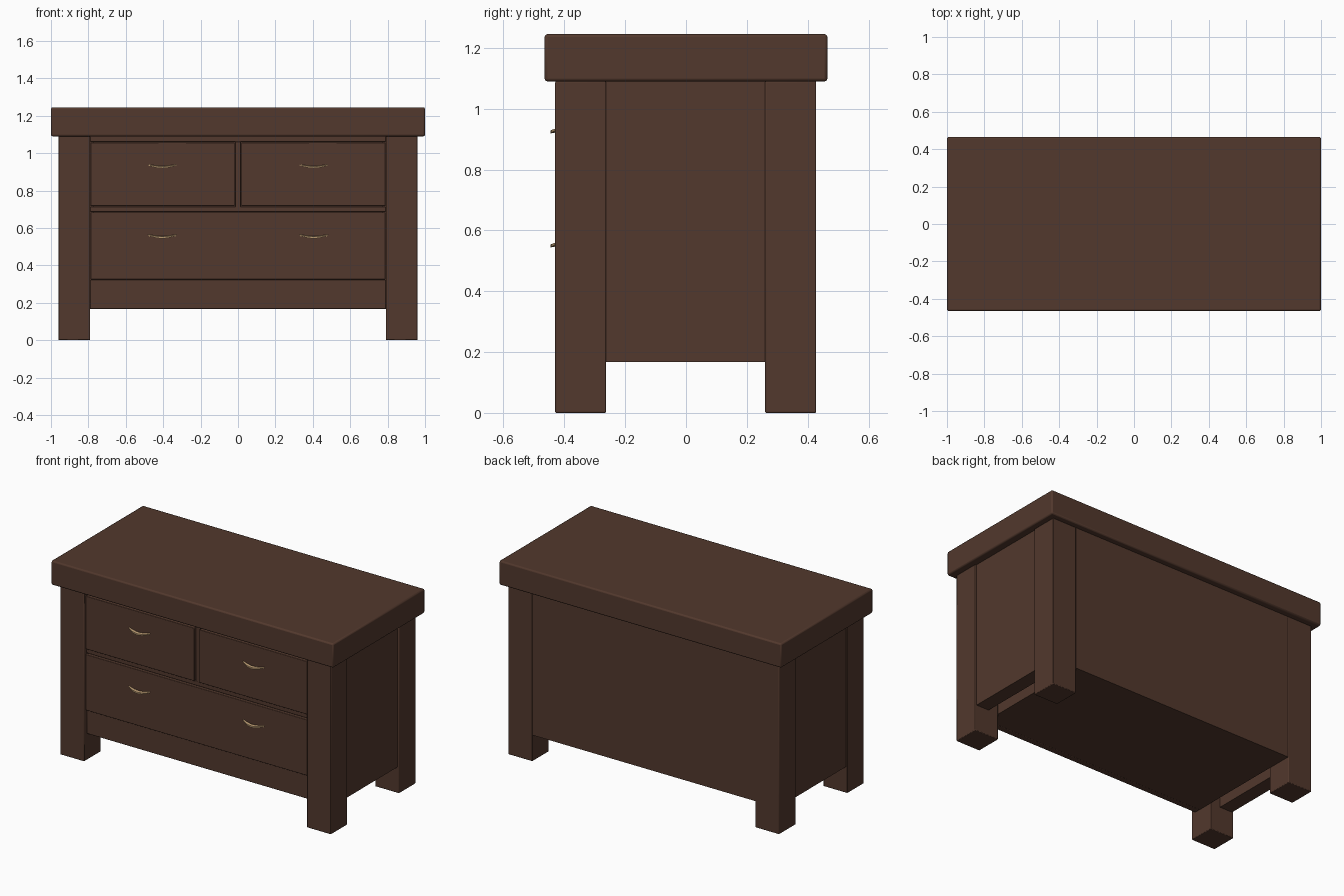
import bpy, bmesh, math

if "Cube" in bpy.data.objects:
    bpy.data.objects.remove(bpy.data.objects["Cube"])

def material(name, color):
    m = bpy.data.materials.new(name)
    m.diffuse_color = color
    m.use_nodes = True
    m.node_tree.nodes["Principled BSDF"].inputs["Base Color"].default_value = m.diffuse_color
    return m

wood = material("dark_wood", (0.085, 0.04, 0.026, 1))
brass = material("aged_brass", (0.5, 0.33, 0.17, 1))

def board(name, x, y, z, bevel=0.003):
    """Bevelled box from (min, max) ranges."""
    bm = bmesh.new()
    bmesh.ops.create_cube(bm, size=1)
    for v in bm.verts:
        for i, (lo, hi) in enumerate((x, y, z)):
            v.co[i] = lo if v.co[i] < 0 else hi
    me = bpy.data.meshes.new(name)
    bm.to_mesh(me)
    bm.free()
    me.materials.append(wood)
    ob = bpy.data.objects.new(name, me)
    bpy.context.collection.objects.link(ob)
    if bevel:
        b = ob.modifiers.new("bevel", 'BEVEL')
        b.width, b.segments = bevel, 2
    return ob

def handle(name, cx, cz, y0=-0.418):
    """Crescent pull, bowed outward and sagging in the middle."""
    n, bm, rings = 14, bmesh.new(), []
    for i in range(n + 1):
        t = -1 + 2 * i / n
        bow = 1 - t * t
        x, z = cx + 0.075 * t, cz + 0.008 - 0.012 * bow
        yo, yi = y0 - 0.003 - 0.024 * bow, y0 + 0.001 - 0.010 * bow
        h = 0.002 + 0.003 * bow
        rings.append([bm.verts.new(p) for p in
                      ((x, yo, z - h), (x, yo, z + h), (x, yi, z + h + 0.003), (x, yi, z - h + 0.003))])
    for a, b in zip(rings, rings[1:]):
        for k in range(4):
            bm.faces.new((a[k], a[(k + 1) % 4], b[(k + 1) % 4], b[k]))
    bm.faces.new(rings[0])
    bm.faces.new(rings[-1])
    # mounting posts into the drawer front
    for s in (-1, 1):
        c = bmesh.ops.create_cube(bm, size=0.008)["verts"]
        for v in c:
            v.co.x += cx + s * 0.066
            v.co.y = y0 - 0.004 if v.co.y < 0 else y0 + 0.012
            v.co.z += cz + 0.006
    bmesh.ops.recalc_face_normals(bm, faces=bm.faces)
    me = bpy.data.meshes.new(name)
    bm.to_mesh(me)
    bm.free()
    me.materials.append(brass)
    ob = bpy.data.objects.new(name, me)
    bpy.context.collection.objects.link(ob)

# thick top slab
board("top_slab", (-1, 1), (-0.465, 0.465), (1.09, 1.245), 0.009)

# legs and thin side panels
for s, side in ((-1, "left"), (1, "right")):
    xs = lambda a, b: tuple(sorted((s * a, s * b)))
    board(f"front_leg_{side}", xs(0.79, 0.96), (-0.43, -0.263), (0, 1.09), 0.004)
    board(f"back_leg_{side}", xs(0.79, 0.96), (0.26, 0.428), (0, 1.09), 0.004)
    board(f"side_panel_{side}", xs(0.86, 0.95), (-0.264, 0.261), (0.167, 1.09), 0)
    # upper drawer front
    board(f"upper_drawer_{side}", xs(0.018, 0.788), (-0.418, -0.37), (0.717, 1.057))
    for z, row in ((0.928, "upper"), (0.553, "lower")):
        handle(f"{row}_handle_{side}", s * 0.405, z)

# lower drawer and front frame
board("lower_drawer", (-0.788, 0.788), (-0.418, -0.37), (0.325, 0.683))
board("apron", (-0.791, 0.791), (-0.40, -0.36), (0.167, 0.323))
board("top_rail", (-0.791, 0.791), (-0.405, -0.36), (1.06, 1.09))
board("middle_rail", (-0.791, 0.791), (-0.405, -0.36), (0.686, 0.714))
board("divider", (-0.015, 0.015), (-0.405, -0.36), (0.71, 1.062))

# back and bottom
board("back_panel", (-0.791, 0.791), (0.34, 0.425), (0.167, 1.09), 0)
board("inner_side_left", (-0.79, -0.77), (-0.36, 0.34), (0.167, 1.09), 0)
board("inner_side_right", (0.77, 0.79), (-0.36, 0.34), (0.167, 1.09), 0)
board("bottom_board", (-0.77, 0.77), (-0.36, 0.34), (0.167, 0.19), 0)

for ob in list(bpy.context.scene.objects):
    bpy.ops.object.select_all(action='DESELECT')
    ob.select_set(True)
    bpy.context.view_layer.objects.active = ob
    bpy.ops.object.shade_smooth_by_angle(angle=math.radians(35))
